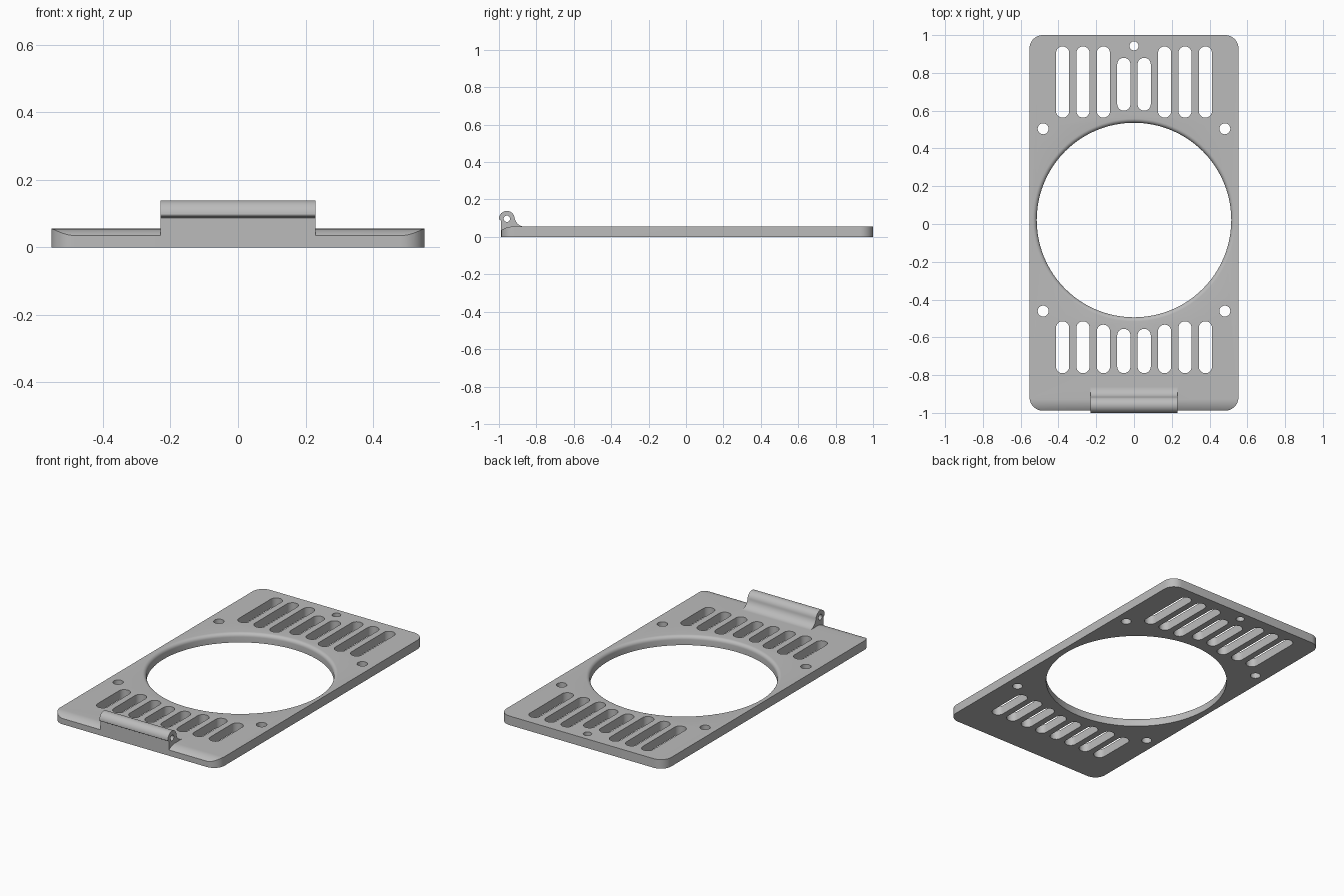
import bpy, bmesh, math
from mathutils import Vector

cube = bpy.data.objects.get("Cube")
if cube:
    bpy.data.objects.remove(cube, do_unlink=True)

WIDTH, THICK = 0.553, 0.055
FRONT, BACK = -0.988, 1.0

grey = bpy.data.materials.new("light_grey")
grey.use_nodes = True
grey.diffuse_color = (0.5, 0.5, 0.5, 1)
grey.node_tree.nodes["Principled BSDF"].inputs["Base Color"].default_value = (0.5, 0.5, 0.5, 1)


def arc(cx, cy, r, start, end, n):
    """Points on an arc, angles in degrees."""
    angles = [math.radians(start + (end - start) * i / n) for i in range(n + 1)]
    return [(cx + r * math.cos(a), cy + r * math.sin(a)) for a in angles]


def add_prism(bm, pts, lo, hi, axis="z"):
    """Extrude a closed outline; axis x takes (y, z) points, axis z takes (x, y)."""
    place = (lambda p, h: (h, p[0], p[1])) if axis == "x" else (lambda p, h: (p[0], p[1], h))
    a = [bm.verts.new(place(p, lo)) for p in pts]
    b = [bm.verts.new(place(p, hi)) for p in pts]
    bm.faces.new(a[::-1])
    bm.faces.new(b)
    for i in range(len(pts)):
        j = (i + 1) % len(pts)
        bm.faces.new((a[i], a[j], b[j], b[i]))


def make_object(name, bm):
    bmesh.ops.recalc_face_normals(bm, faces=bm.faces)
    mesh = bpy.data.meshes.new(name)
    bm.to_mesh(mesh)
    bm.free()
    mesh.materials.append(grey)
    obj = bpy.data.objects.new(name, mesh)
    bpy.context.collection.objects.link(obj)
    return obj


def prism(name, pts, lo, hi, axis="z"):
    bm = bmesh.new()
    add_prism(bm, pts, lo, hi, axis)
    return make_object(name, bm)


def combine(target, other, operation):
    """Apply a boolean and remove the helper."""
    mod = target.modifiers.new(operation.lower(), "BOOLEAN")
    mod.operation, mod.object, mod.solver = operation, other, "EXACT"
    bpy.ops.object.select_all(action="DESELECT")
    bpy.context.view_layer.objects.active = target
    target.select_set(True)
    bpy.ops.object.modifier_apply(modifier=mod.name)
    bpy.data.objects.remove(other, do_unlink=True)


# Plate: side profile with a softened front top edge
round_r, drop = 0.1, 0.02
reach = math.sqrt(round_r ** 2 - (round_r - drop) ** 2)
end_angle = 90 + math.degrees(math.asin(reach / round_r))
profile = [(FRONT, 0), (BACK, 0), (BACK, THICK)]
profile += arc(FRONT + reach, THICK - round_r, round_r, 90, end_angle, 8)
plate = prism("vent_plate", profile, -WIDTH, WIDTH, "x")

# Rounded plan corners
r = 0.07
outline = []
for cx, cy, start in ((WIDTH - r, BACK - r, 0), (r - WIDTH, BACK - r, 90),
                      (r - WIDTH, FRONT + r, 180), (WIDTH - r, FRONT + r, 270)):
    outline += arc(cx, cy, r, start, start + 90, 12)
combine(plate, prism("corner_helper", outline, -0.1, 0.2), "INTERSECT")

# Hinge: barrel in front, hollow fillet running back onto the plate
barrel_y, barrel_z, barrel_r, fillet_r = -0.958, 0.097, 0.042, 0.055
fillet_z = THICK + fillet_r
rise = fillet_z - barrel_z
tilt = math.degrees(math.asin(rise / (barrel_r + fillet_r)))
fillet_y = barrel_y + math.cos(math.radians(tilt)) * (barrel_r + fillet_r)
hinge_pts = [(FRONT, 0), (fillet_y, 0)]
hinge_pts += arc(fillet_y, fillet_z, fillet_r, 270, 180 + tilt, 14)
hinge_pts += arc(barrel_y, barrel_z, barrel_r, tilt, 180, 24)[1:]
hinge_pts += [(-0.998, 0.093), (-0.992, 0.09), (FRONT, 0.087)]
combine(plate, prism("hinge_helper", hinge_pts, -0.23, 0.229, "x"), "UNION")
combine(plate, prism("pin_helper", arc(barrel_y, barrel_z, 0.017, 0, 345, 23), -0.4, 0.4, "x"),
        "DIFFERENCE")

# Slots and screw holes, mirrored left and right
cut = bmesh.new()


def add_slot(x, y0, y1, half=0.035):
    pts = arc(x, y1 - half, half, 0, 180, 16) + arc(x, y0 + half, half, 180, 360, 16)
    add_prism(cut, pts, -0.1, 0.2)


slots = [(0.054, -0.555, 0.6, 0.88), (0.162, -0.533, 0.563, 0.94),
         (0.27, -0.515, 0.563, 0.94), (0.378, -0.515, 0.563, 0.94)]
for side in (-1, 1):
    for x, front_top, back_low, back_top in slots:
        add_slot(side * x, -0.79, front_top)
        add_slot(side * x, back_low, back_top)
    for y in (-0.461, 0.504):
        add_prism(cut, arc(side * 0.481, y, 0.029, 0, 345, 23), -0.1, 0.2)
add_prism(cut, arc(0, 0.943, 0.024, 0, 345, 23), -0.1, 0.2)
combine(plate, make_object("slot_helper", cut), "DIFFERENCE")

# Large round opening with a rounded upper lip
lip, hole_r, segs = 0.022, 0.515, 96
rings = [(hole_r, -0.1)]
rings += [(hole_r + lip - dx, THICK - lip + dz) for dx, dz in arc(0, 0, lip, 0, 90, 6)]
rings.append((hole_r + lip, 0.2))
bm = bmesh.new()
loops = []
for radius, z in rings:
    loops.append([bm.verts.new((radius * math.cos(math.tau * i / segs),
                                0.021 + radius * math.sin(math.tau * i / segs), z))
                  for i in range(segs)])
for low, high in zip(loops, loops[1:]):
    for i in range(segs):
        j = (i + 1) % segs
        bm.faces.new((low[i], low[j], high[j], high[i]))
bm.faces.new(loops[0][::-1])
bm.faces.new(loops[-1])
combine(plate, make_object("opening_helper", bm), "DIFFERENCE")

# Smooth curved walls, keep crisp edges
bpy.ops.object.select_all(action="DESELECT")
plate.select_set(True)
bpy.context.view_layer.objects.active = plate
bpy.ops.object.shade_smooth_by_angle(angle=math.radians(25))
